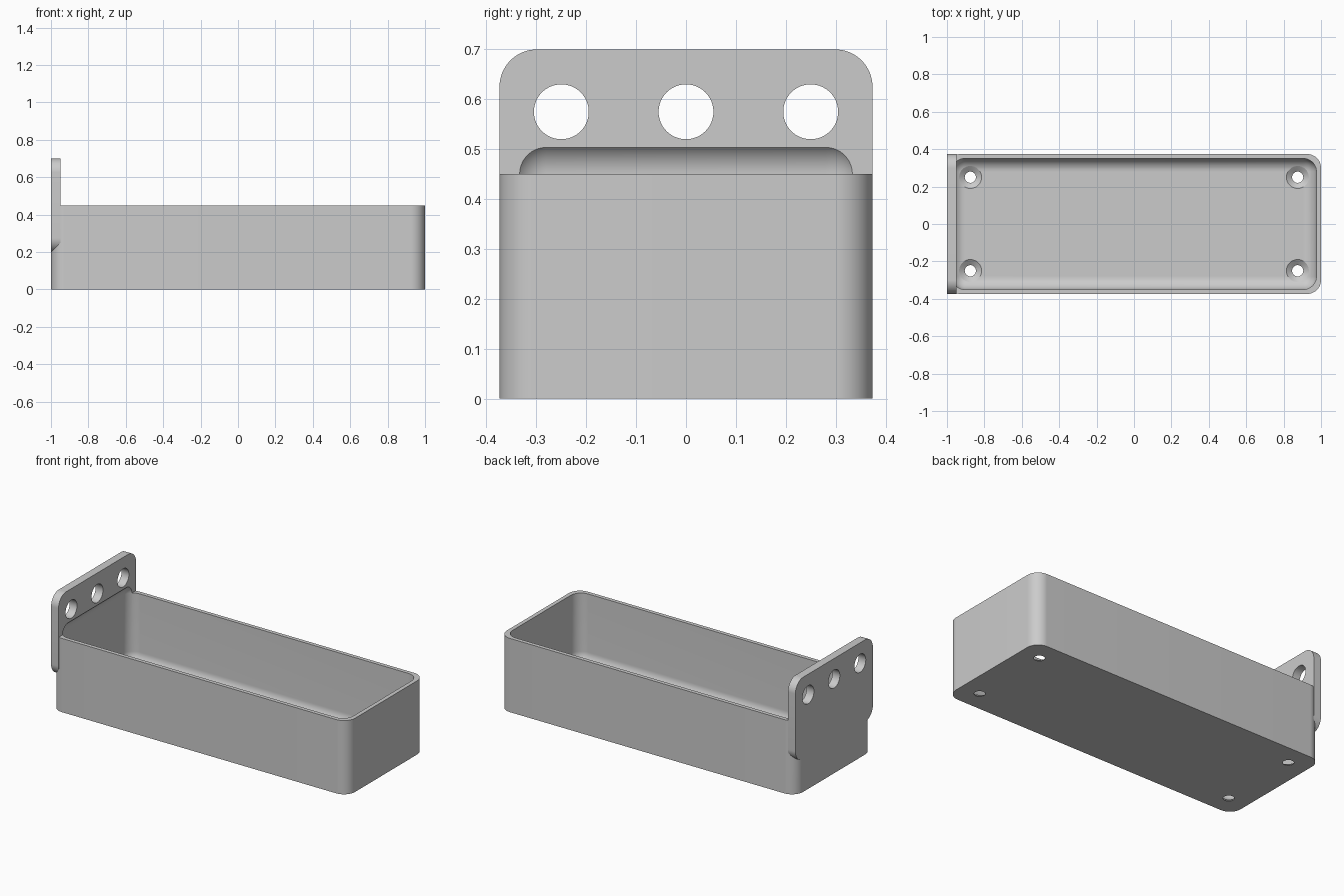
import bpy, bmesh, math
from mathutils import Matrix, Vector

if "Cube" in bpy.data.objects:
    bpy.data.objects.remove(bpy.data.objects["Cube"], do_unlink=True)

HALF_WIDTH = 0.374
ROUND = 0.075

grey = bpy.data.materials.new("light_grey")
grey.use_nodes = True
colour = (0.6, 0.6, 0.6, 1)
grey.diffuse_color = colour
grey.node_tree.nodes["Principled BSDF"].inputs["Base Color"].default_value = colour


def make_object(name, bm):
    mesh = bpy.data.meshes.new(name)
    bmesh.ops.recalc_face_normals(bm, faces=bm.faces)
    bm.to_mesh(mesh)
    bm.free()
    mesh.materials.append(grey)
    obj = bpy.data.objects.new(name, mesh)
    bpy.context.collection.objects.link(obj)
    return obj


def rounded_box(name, low, high, radius, axis=None):
    """Box with all edges rounded, or only those parallel to one axis."""
    bm = bmesh.new()
    low, high = Vector(low), Vector(high)
    bmesh.ops.create_cube(bm, size=1, matrix=Matrix.Translation((low + high) / 2)
                          @ Matrix.Diagonal((*(high - low), 1)))
    edges = [e for e in bm.edges if axis is None
             or abs((e.verts[0].co - e.verts[1].co).normalized()[axis]) > 0.9]
    bmesh.ops.bevel(bm, geom=edges, offset=radius, segments=16,
                    profile=0.5, affect='EDGES')
    return make_object(name, bm)


def revolved(name, profile, centre):
    """Closed solid turned about a vertical axis from (radius, height) pairs."""
    bm = bmesh.new()
    sides = 64
    rings = [[bm.verts.new((centre[0] + r * math.cos(math.tau * i / sides),
                            centre[1] + r * math.sin(math.tau * i / sides), z))
              for i in range(sides)] for r, z in profile]
    for a, b in zip(rings, rings[1:]):
        for i in range(sides):
            j = (i + 1) % sides
            bm.faces.new((a[i], a[j], b[j], b[i]))
    bm.faces.new(rings[0])
    bm.faces.new(rings[-1])
    return make_object(name, bm)


def combine(target, other, operation):
    mod = target.modifiers.new(operation.lower(), 'BOOLEAN')
    mod.operation = operation
    mod.solver = 'EXACT'
    mod.object = other
    bpy.context.view_layer.objects.active = target
    bpy.ops.object.modifier_apply(modifier=mod.name)
    bpy.data.objects.remove(other, do_unlink=True)


# Tray body with the hanging plate at one end
tray = rounded_box("tray", (-1, -HALF_WIDTH, 0), (1, HALF_WIDTH, 0.45), ROUND, axis=2)
plate = rounded_box("hanging_plate", (-1, -HALF_WIDTH, 0.2),
                    (-0.95, HALF_WIDTH, 0.7), ROUND, axis=0)
combine(tray, plate, 'UNION')

# Hollow, which also bites into the plate
hollow = rounded_box("hollow_cutter", (-0.975, -0.35, 0.025), (0.975, 0.35, 0.52), 0.07)
combine(tray, hollow, 'DIFFERENCE')

# Three holes through the plate
for y in (-0.25, 0, 0.25):
    hole = revolved("plate_hole_cutter", [(0.055, -0.1), (0.055, 0.1)], (0, 0))
    hole.data.transform(Matrix.Translation((-0.97, y, 0.575))
                        @ Matrix.Rotation(math.pi / 2, 4, 'Y'))
    combine(tray, hole, 'DIFFERENCE')

# Countersunk screw holes in the floor
for x in (-0.875, 0.875):
    for y in (-0.25, 0.25):
        screw = revolved("screw_hole_cutter", [(0.03, -0.05), (0.03, 0.003),
                                               (0.06, 0.025), (0.06, 0.09)], (x, y))
        combine(tray, screw, 'DIFFERENCE')

# Smooth the rounds, keep the rims crisp
bpy.ops.object.select_all(action='DESELECT')
tray.select_set(True)
bpy.context.view_layer.objects.active = tray
bpy.ops.object.shade_smooth_by_angle(angle=math.radians(25))
